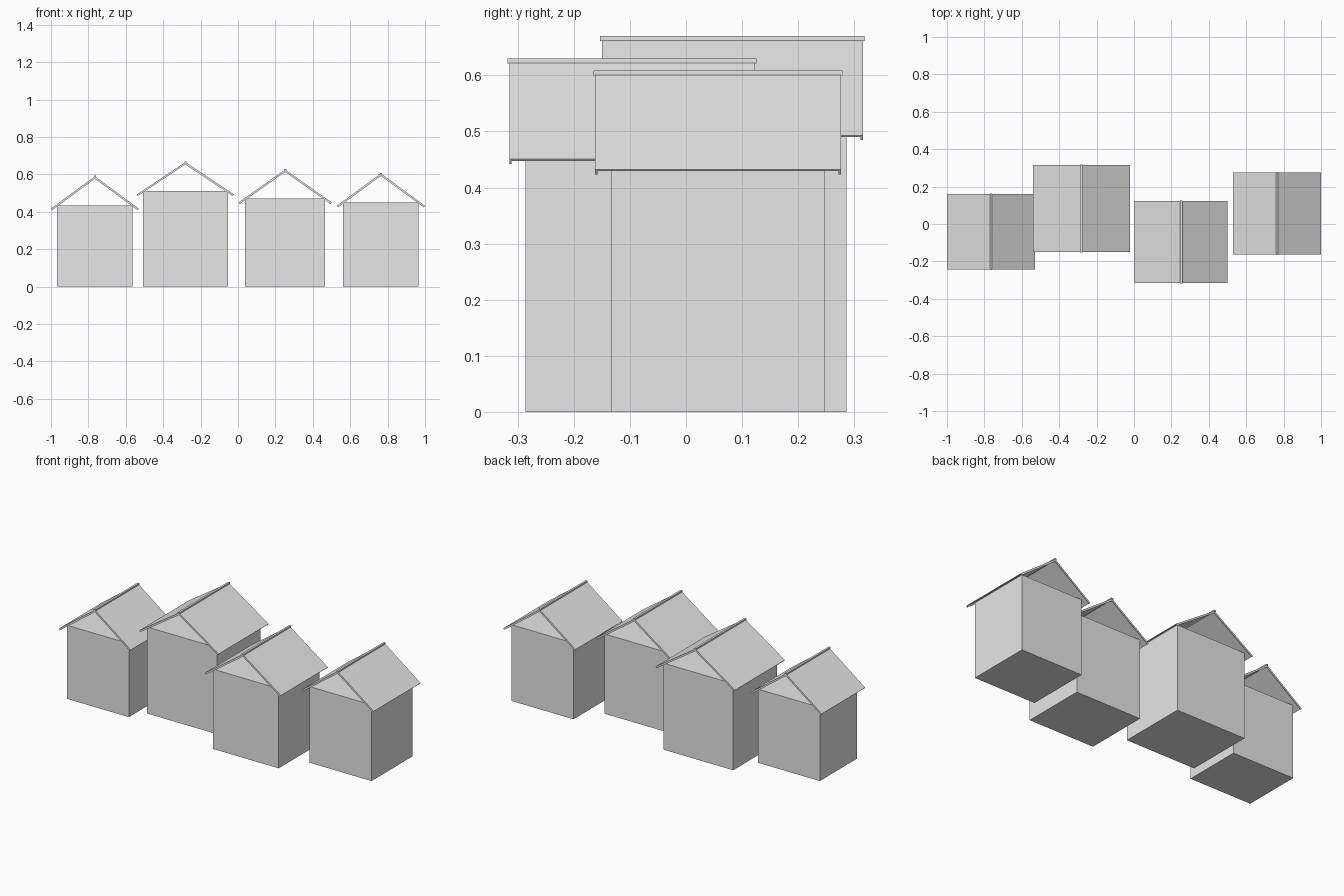
import bpy
import bmesh
from mathutils import Vector

cube = bpy.data.objects.get("Cube")
if cube:
    bpy.data.objects.remove(cube, do_unlink=True)

grey = bpy.data.materials.new("plain_grey")
grey.use_nodes = True
grey.diffuse_color = (0.8, 0.8, 0.8, 1)
grey.node_tree.nodes["Principled BSDF"].inputs["Base Color"].default_value = (0.8, 0.8, 0.8, 1)


def extrude_profile(name, points, y0, y1):
    """Solid made by sweeping an x-z outline along y."""
    bm = bmesh.new()
    face = bm.faces.new([bm.verts.new((x, y0, z)) for x, z in points])
    swept = bmesh.ops.extrude_face_region(bm, geom=[face])
    verts = [g for g in swept["geom"] if isinstance(g, bmesh.types.BMVert)]
    bmesh.ops.translate(bm, vec=Vector((0, y1 - y0, 0)), verts=verts)
    bmesh.ops.recalc_face_normals(bm, faces=bm.faces)
    mesh = bpy.data.meshes.new(name)
    bm.to_mesh(mesh)
    bm.free()
    mesh.materials.append(grey)
    obj = bpy.data.objects.new(name, mesh)
    bpy.context.collection.objects.link(obj)
    return obj


def rectangle(x, half, z0, z1):
    return [(x - half, z0), (x + half, z0), (x + half, z1), (x - half, z1)]


def slope_outline(x, side, reach, top, drop, depth):
    """Sloping strip from ridge to eave, cut square at the eave."""
    down = Vector((reach, -drop)).normalized()
    inward = Vector((down.y, -down.x)) * depth
    eave = Vector((reach, top - drop))
    low = eave + inward
    ridge_low = top - depth / down.x
    outline = [(0, top), eave, low, (0, ridge_low)]
    return [(x + side * p[0], p[1]) for p in outline]


BOARD = 0.004      # thickness of the gable boards
OVERHANG = 0.029   # roof beyond the walls, front and back


def house(name, x, half, reach, y0, y1, wall_top):
    extrude_profile(name + "_walls", rectangle(x, half, 0, wall_top), y0, y1)
    front, back = y0 - OVERHANG, y1 + OVERHANG
    top = wall_top + 0.155
    drop = 0.155 + (0.018 if reach - half < 0.034 else 0.0205)
    for side, label in ((1, "left"), (-1, "right")):
        # thin roof sheet
        extrude_profile(f"{name}_{label}_roof",
                        slope_outline(x, side, reach, top, drop, 0.0035),
                        front + BOARD, back - BOARD)
        # deeper boards along the gable edges
        board = slope_outline(x, side, reach, top, drop, 0.0105)
        extrude_profile(f"{name}_{label}_front_gable_board", board, front, front + BOARD)
        extrude_profile(f"{name}_{label}_back_gable_board", board, back - BOARD, back)
    # ridge cap
    extrude_profile(name + "_ridge_cap",
                    rectangle(x, 0.006, wall_top + 0.15, wall_top + 0.159),
                    front - 0.003, back + 0.003)


house("first_house", -0.765, 0.202, 0.235, -0.215, 0.132, 0.435)
house("second_house", -0.281, 0.2275, 0.26, -0.121, 0.286, 0.511)
house("third_house", 0.252, 0.214, 0.249, -0.286, 0.094, 0.471)
house("fourth_house", 0.764, 0.202, 0.236, -0.133, 0.247, 0.45)
